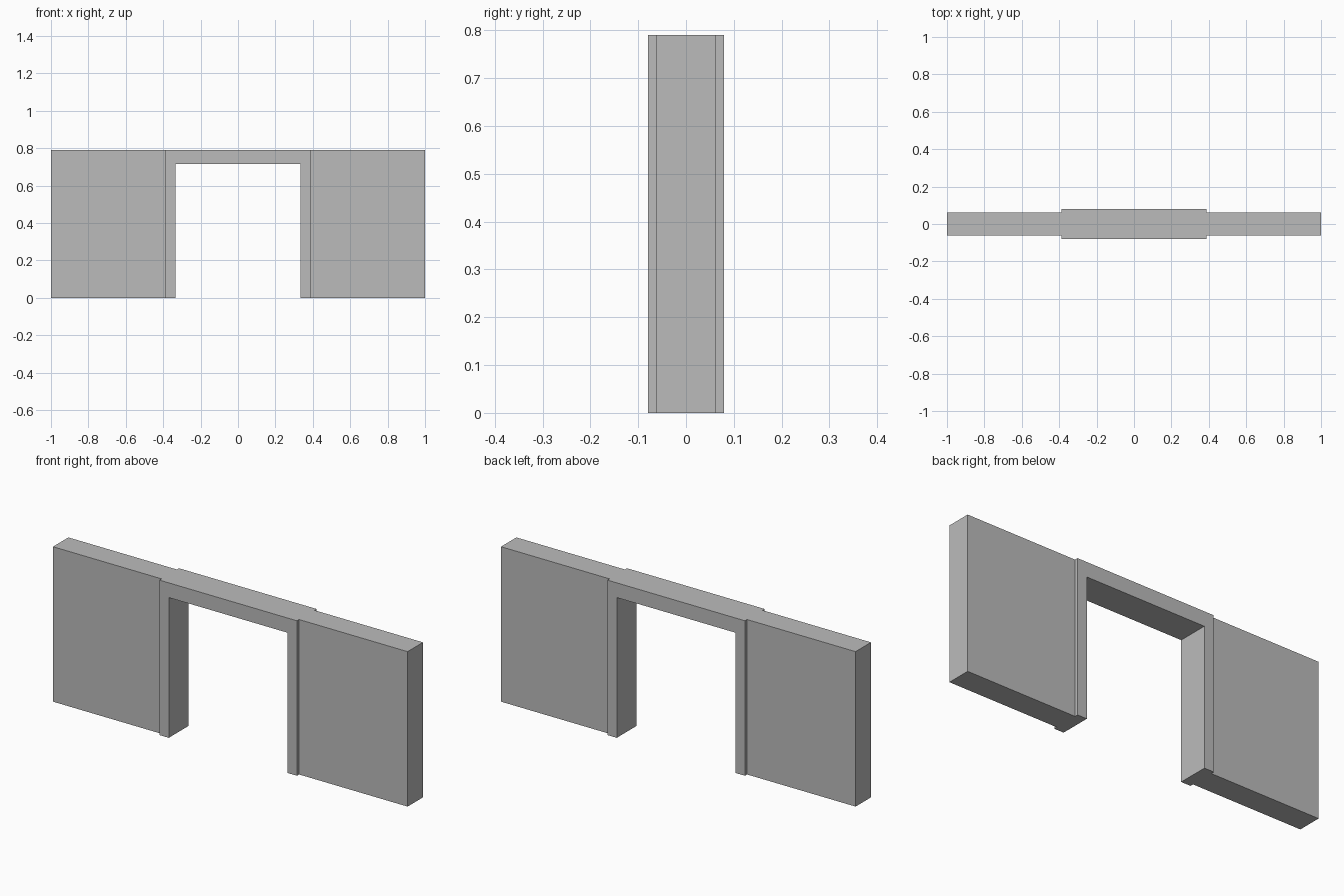
import bpy
import bmesh

if "Cube" in bpy.data.objects:
    bpy.data.objects.remove(bpy.data.objects["Cube"])

HEIGHT = 0.79
FRAME_X, OPENING_X, OPENING_Z = 0.388, 0.335, 0.715

grey = bpy.data.materials.new("plain grey")
grey.diffuse_color = (0.5, 0.5, 0.5, 1.0)
grey.use_nodes = True
grey.node_tree.nodes["Principled BSDF"].inputs["Base Color"].default_value = grey.diffuse_color


def extrude_profile(name, points, half_depth):
    """Extrude an XZ outline evenly to both sides of y = 0."""
    bm = bmesh.new()
    face = bm.faces.new([bm.verts.new((x, -half_depth, z)) for x, z in points])
    result = bmesh.ops.extrude_face_region(bm, geom=[face])
    moved = [v for v in result["geom"] if isinstance(v, bmesh.types.BMVert)]
    bmesh.ops.translate(bm, verts=moved, vec=(0, 2 * half_depth, 0))
    bmesh.ops.recalc_face_normals(bm, faces=bm.faces)
    mesh = bpy.data.meshes.new(name)
    bm.to_mesh(mesh)
    bm.free()
    mesh.materials.append(grey)
    obj = bpy.data.objects.new(name, mesh)
    bpy.context.collection.objects.link(obj)
    return obj


# Door frame: an upside-down U, slightly thicker than the wall
half = [(FRAME_X, HEIGHT), (FRAME_X, 0), (OPENING_X, 0), (OPENING_X, OPENING_Z)]
extrude_profile("door_frame", half + [(-x, z) for x, z in reversed(half)], 0.079)

# Wall panels on both sides of the frame
for side, s in (("left", -1), ("right", 1)):
    extrude_profile(side + "_wall",
                    [(s * FRAME_X, 0), (s, 0), (s, HEIGHT), (s * FRAME_X, HEIGHT)], 0.062)
